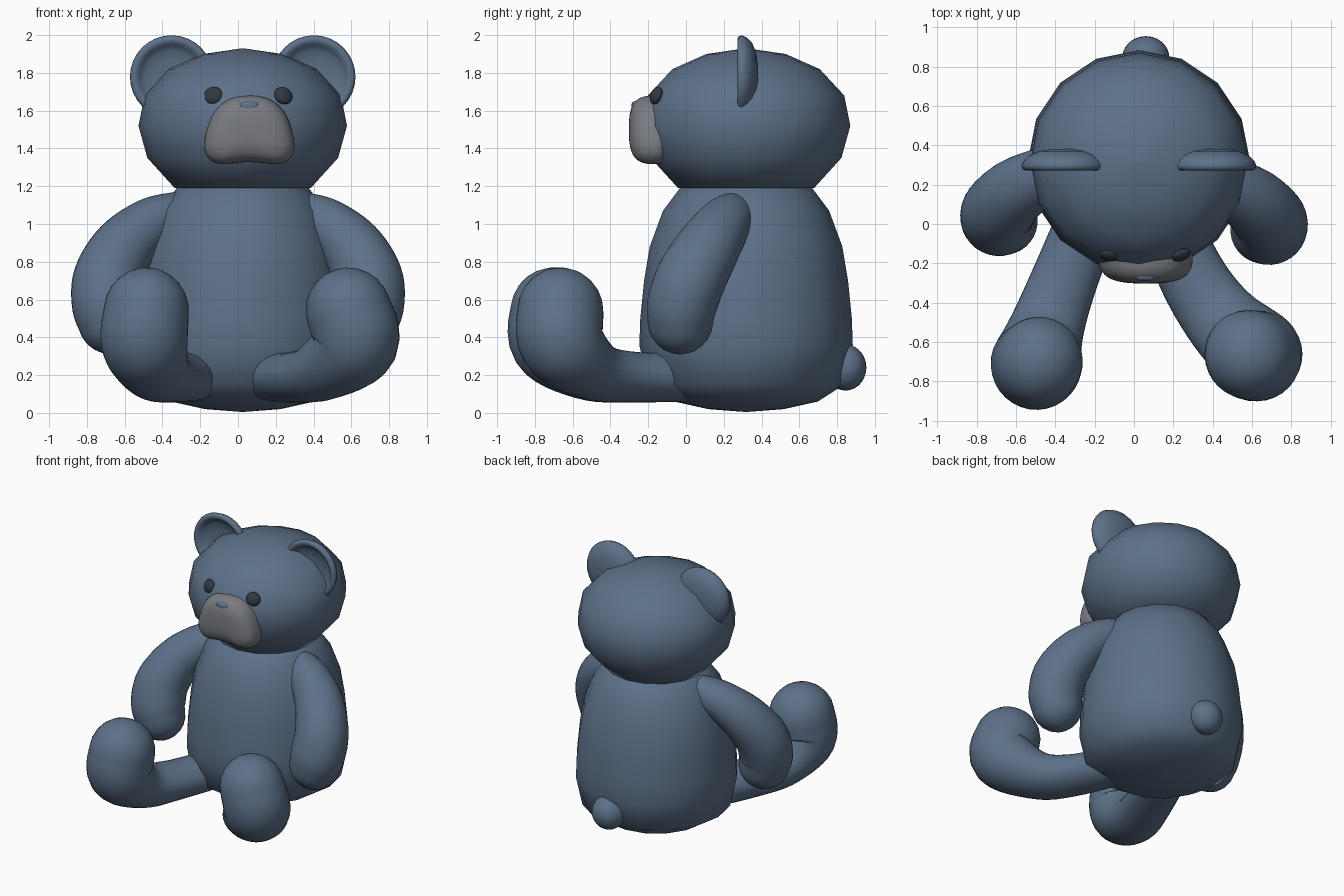
import bpy, bmesh, math
from mathutils import Vector, Matrix

if "Cube" in bpy.data.objects:
    bpy.data.objects.remove(bpy.data.objects["Cube"])


def material(name, rgb):
    m = bpy.data.materials.new(name)
    m.diffuse_color = (*rgb, 1)
    m.use_nodes = True
    m.node_tree.nodes["Principled BSDF"].inputs["Base Color"].default_value = m.diffuse_color
    return m


FUR = material("fur", (0.11, 0.165, 0.25))
PALE = material("pale_fur", (0.19, 0.2, 0.22))
DARK = material("dark", (0.03, 0.04, 0.05))


def finish(bm, name, mat, subsurf=0):
    bmesh.ops.remove_doubles(bm, verts=bm.verts, dist=1e-5)
    bmesh.ops.recalc_face_normals(bm, faces=bm.faces)
    for f in bm.faces:
        f.smooth = True
    me = bpy.data.meshes.new(name)
    bm.to_mesh(me)
    bm.free()
    me.materials.append(mat)
    ob = bpy.data.objects.new(name, me)
    bpy.context.collection.objects.link(ob)
    if subsurf:
        s = ob.modifiers.new("subsurf", 'SUBSURF')
        s.levels = s.render_levels = subsurf
    return ob


def loft(name, rings, mat, subsurf=0):
    """Skin a list of equal-length point rings and close both ends."""
    bm = bmesh.new()
    vs = [[bm.verts.new(p) for p in r] for r in rings]
    n = len(vs[0])
    for a, b in zip(vs, vs[1:]):
        for i in range(n):
            j = (i + 1) % n
            bm.faces.new((a[i], a[j], b[j], b[i]))
    for end in (vs[0], vs[-1]):
        bm.faces.new(end)
    return finish(bm, name, mat, subsurf)


def lathe(name, profile, seg, mat, matrix):
    rings = []
    for r, h in profile:
        r = max(r, 0.004)
        rings.append([matrix @ Vector((r * math.cos(math.tau * i / seg),
                                       r * math.sin(math.tau * i / seg), h)) for i in range(seg)])
    return loft(name, rings, mat)


def limb(name, stations, lateral, mat, seg=32, steps=6):
    """Sweep an oval along a smooth path, stations are (x, y, z, lateral radius, other radius)."""
    st = [stations[0]] + stations + [stations[-1]]
    pts = []
    for k in range(1, len(st) - 2):
        p0, p1, p2, p3 = st[k - 1:k + 3]
        for s in range(steps):
            t = s / steps
            pts.append([0.5 * (2 * b + (c - a) * t + (2 * a - 5 * b + 4 * c - d) * t * t
                               + (3 * b - a - 3 * c + d) * t ** 3)
                        for a, b, c, d in zip(p0, p1, p2, p3)])
    pts.append(list(stations[-1]))
    rings = []

    def ring(centre, tan, ra, rb):
        u = (Vector(lateral) - tan * Vector(lateral).dot(tan)).normalized()
        v = tan.cross(u)
        rings.append([centre + u * ra * math.cos(math.tau * i / seg)
                      + v * rb * math.sin(math.tau * i / seg) for i in range(seg)])

    cap = [math.radians(a) for a in (15, 30, 45, 60, 75, 88)]
    c = [Vector(p[:3]) for p in pts]
    first, last = (c[1] - c[0]).normalized(), (c[-1] - c[-2]).normalized()
    for a in reversed(cap):
        ring(c[0] - first * pts[0][4] * math.sin(a), first,
             pts[0][3] * math.cos(a), pts[0][4] * math.cos(a))
    for i, p in enumerate(pts):
        tan = (c[min(i + 1, len(c) - 1)] - c[max(i - 1, 0)]).normalized()
        ring(c[i], tan, p[3], p[4])
    for a in cap:
        ring(c[-1] + last * pts[-1][4] * math.sin(a), last,
             pts[-1][3] * math.cos(a), pts[-1][4] * math.cos(a))
    return loft(name, rings, mat)


def pad(name, half, layers, centre, mat):
    """Pillow from a mirrored x-z outline, layers are (y, scale)."""
    outline = half + [(-x, z) for x, z in reversed(half) if x > 0]
    rings = [[(centre[0] + x * s, y, centre[1] + z * s) for x, z in outline] for y, s in layers]
    return loft(name, rings, mat, 2)


def ball(name, centre, size, mat, normal=(0, 0, 1)):
    bm = bmesh.new()
    rot = Vector((0, 0, 1)).rotation_difference(Vector(normal)).to_matrix().to_4x4()
    bmesh.ops.create_uvsphere(bm, u_segments=24, v_segments=14, radius=1,
                              matrix=Matrix.Translation(centre) @ rot @ Matrix.Diagonal((*size, 1)))
    return finish(bm, name, mat)


CX, CY = 0.025, 0.318
AXIS = Matrix.Translation((CX, CY, 0))

# torso and head: coarse 16-sided turned shapes, shaded smooth
lathe("body", [(0, 0.005), (0.2, 0.02), (0.38, 0.06), (0.52, 0.15), (0.565, 0.36), (0.56, 0.5),
               (0.54, 0.7), (0.51, 0.88), (0.44, 1.07), (0.35, 1.19), (0.25, 1.24), (0, 1.26)],
      16, FUR, AXIS)
lathe("head", [(0, 1.18), (0.2, 1.18), (0.36, 1.19), (0.505, 1.35), (0.552, 1.52), (0.52, 1.68),
               (0.39, 1.82), (0.21, 1.9), (0, 1.93)], 16, FUR, AXIS)

# ears: dished discs
EAR = [(0, 0.11), (0.07, 0.108), (0.13, 0.098), (0.18, 0.078), (0.208, 0.05), (0.22, 0.025),
       (0.214, 0.006), (0.198, 0), (0.18, 0.006), (0.165, 0.025), (0.14, 0.042), (0.08, 0.05), (0, 0.052)]
for side, s in (("left", -1), ("right", 1)):
    m = Matrix.Translation((CX + s * 0.377, 0.272, 1.779)) @ Matrix.Rotation(-math.pi / 2, 4, 'X')
    lathe(side + "_ear", EAR, 32, FUR, m)

# arms
for side, s, dy in (("left", -1, 0.045), ("right", 1, 0.0)):
    path = [(0.33, 0.25, 1.05, 0.12, 0.12), (0.46, 0.2, 1.0, 0.145, 0.14),
            (0.6, 0.12, 0.88, 0.17, 0.165), (0.685, 0.03, 0.72, 0.185, 0.185),
            (0.69, -0.02, 0.58, 0.185, 0.19), (0.67, -0.03, 0.49, 0.175, 0.18)]
    limb(side + "_arm", [(x * s, y + dy, z, a, b) for x, y, z, a, b in path], (0, 1, 0.3), FUR)

# legs with upturned feet
limb("left_leg", [(-0.24, 0.0, 0.19, 0.16, 0.13), (-0.36, -0.3, 0.19, 0.17, 0.135),
                  (-0.44, -0.52, 0.225, 0.19, 0.16), (-0.495, -0.7, 0.37, 0.23, 0.225),
                  (-0.485, -0.7, 0.54, 0.225, 0.23)], (0.94, -0.34, 0), FUR)
limb("right_leg", [(0.17, 0.0, 0.19, 0.16, 0.13), (0.31, -0.29, 0.19, 0.175, 0.135),
                   (0.45, -0.49, 0.225, 0.195, 0.16), (0.62, -0.655, 0.37, 0.23, 0.225),
                   (0.585, -0.665, 0.54, 0.225, 0.23)], (0.82, 0.57, 0), FUR)

# tail
ball("tail", (0.06, 0.845, 0.24), (0.12, 0.11, 0.122), FUR)

# muzzle and nose
pad("muzzle", [(0, 0.182), (0.09, 0.172), (0.165, 0.125), (0.21, 0.05), (0.24, -0.06),
               (0.235, -0.14), (0.17, -0.19), (0.08, -0.175), (0, -0.168)],
    [(-0.08, 1.0), (-0.18, 1.02), (-0.235, 0.98), (-0.275, 0.83), (-0.297, 0.55), (-0.303, 0.2)],
    (0.06, 1.5), PALE)
pad("nose", [(0, 0.036), (0.045, 0.034), (0.064, 0.012), (0.04, -0.022), (0, -0.042)],
    [(-0.2, 1.0), (-0.265, 1.0), (-0.285, 0.8), (-0.29, 0.3)], (0.058, 1.618), FUR)

# eyes
for side, x in (("left", -0.132), ("right", 0.24)):
    n = Vector((x - CX, -0.48, 0.2)).normalized()
    ball(side + "_eye", (x, -0.158, 1.68), (0.051, 0.048, 0.026), DARK, n)
